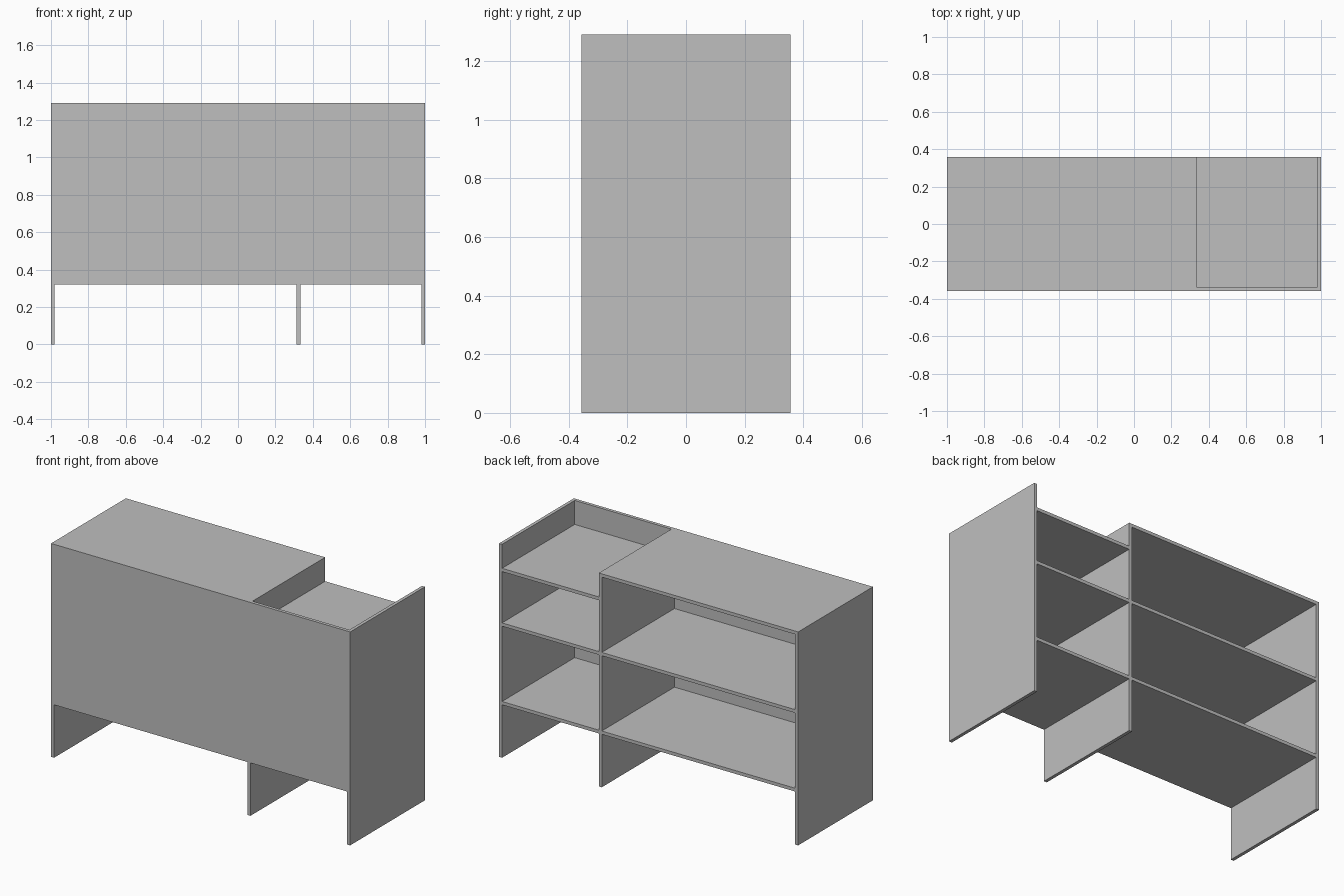
import bpy

cube = bpy.data.objects.get("Cube")
if cube:
    bpy.data.objects.remove(cube, do_unlink=True)

# Single flat grey for the whole counter
grey = bpy.data.materials.new("plain grey")
grey.use_nodes = True
colour = (0.52, 0.52, 0.52, 1)
grey.diffuse_color = colour
grey.node_tree.nodes["Principled BSDF"].inputs["Base Color"].default_value = colour

T = 0.02                        # board thickness
DEPTH, HEIGHT = 0.357, 1.29     # half depth, full height
BASE = 0.32                     # underside of the lowest shelf
DIVIDER = 0.313                 # right face of the divider


def board(name, x, y, z):
    """Axis-aligned board from (min, max) ranges."""
    bpy.ops.mesh.primitive_cube_add(
        size=1, location=[sum(r) / 2 for r in (x, y, z)])
    ob = bpy.context.object
    ob.name = ob.data.name = name
    ob.scale = [r[1] - r[0] for r in (x, y, z)]
    bpy.ops.object.transform_apply(location=False, rotation=False, scale=True)
    ob.data.materials.append(grey)


# Upright panels
for name, x in (("right_side", -1), ("divider", DIVIDER), ("left_side", 1 - T)):
    board(name, (x, x + T), (-DEPTH, DEPTH), (0, HEIGHT))

# Each bay: a closed front and three shelves open to the back
bays = (
    ("wide", (-1 + T, DIVIDER), (BASE, 0.795, HEIGHT - T)),
    ("narrow", (DIVIDER + T, 1 - T), (BASE, 0.795, 1.125)),
)
for bay, x, heights in bays:
    board(bay + "_front_panel", x, (-DEPTH, -DEPTH + T), (BASE, HEIGHT))
    for level, z in zip(("lower_shelf", "middle_shelf", "top"), heights):
        board(f"{bay}_{level}", x, (-DEPTH + T, DEPTH), (z, z + T))
